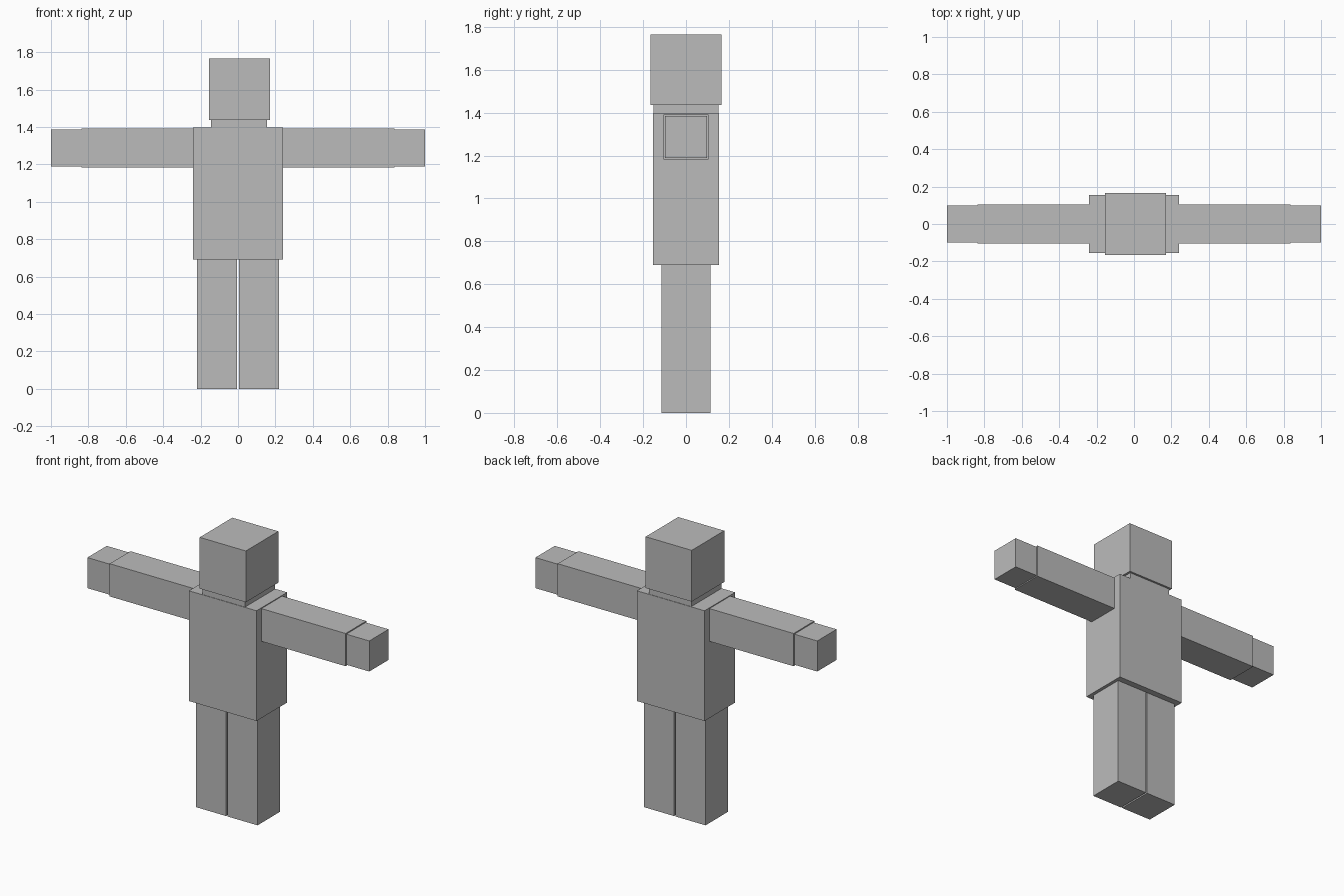
import bpy

if "Cube" in bpy.data.objects:
    bpy.data.objects.remove(bpy.data.objects["Cube"])

grey = bpy.data.materials.new("plain grey")
grey.diffuse_color = (0.5, 0.5, 0.5, 1.0)
grey.use_nodes = True
grey.node_tree.nodes["Principled BSDF"].inputs["Base Color"].default_value = grey.diffuse_color


def box(name, x, y, z):
    """Box spanning the given (min, max) ranges."""
    spans = (x, y, z)
    centre = [(a + b) / 2 for a, b in spans]
    bpy.ops.mesh.primitive_cube_add(size=1, location=centre)
    ob = bpy.context.object
    ob.name = name
    ob.scale = [b - a for a, b in spans]
    bpy.ops.object.transform_apply(location=False, rotation=False, scale=True)
    ob.data.materials.append(grey)
    return ob


# Central parts (head and neck sit slightly off centre)
box("head", (-0.156, 0.171), (-0.165, 0.165), (1.437, 1.766))
box("neck", (-0.144, 0.156), (-0.152, 0.152), (1.397, 1.437))
box("torso", (-0.24, 0.24), (-0.155, 0.155), (0.69, 1.397))

# Paired parts
for side, s in (("left", 1), ("right", -1)):
    def span(a, b):
        return tuple(sorted((s * a, s * b)))

    box(side + "_arm", span(0.24, 0.837), (-0.105, 0.105), (1.182, 1.392))
    box(side + "_hand", span(0.832, 1.0), (-0.098, 0.098), (1.189, 1.385))
    box(side + "_leg", span(0.005, 0.219), (-0.115, 0.115), (0.0, 0.69))
